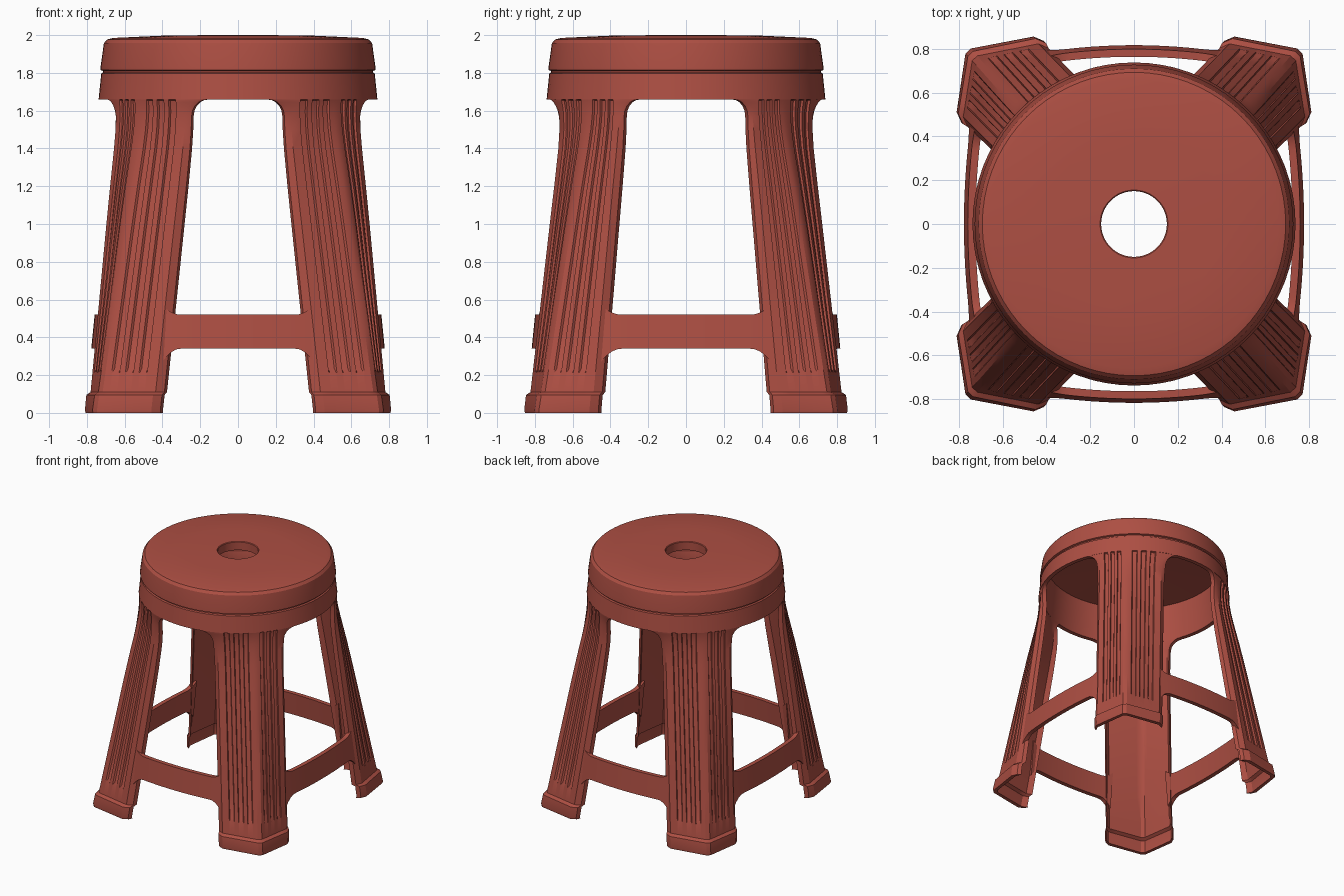
import bpy, bmesh, math
from mathutils import Vector

if "Cube" in bpy.data.objects:
    bpy.data.objects.remove(bpy.data.objects["Cube"])

# One plastic colour for the whole stool
RED = (0.42, 0.078, 0.056, 1)
plastic = bpy.data.materials.new("brick_red_plastic")
plastic.use_nodes = True
plastic.diffuse_color = RED
bsdf = plastic.node_tree.nodes["Principled BSDF"]
bsdf.inputs["Base Color"].default_value = RED
bsdf.inputs["Roughness"].default_value = 0.5


def loft(name, rings, closed=False):
    """Skin a list of closed rings; cap the ends or join last to first."""
    bm = bmesh.new()
    vr = [[bm.verts.new(p) for p in ring] for ring in rings]
    n = len(vr[0])
    pairs = list(zip(vr, vr[1:])) + ([(vr[-1], vr[0])] if closed else [])
    for a, b in pairs:
        for i in range(n):
            j = (i + 1) % n
            bm.faces.new((a[i], a[j], b[j], b[i]))
    if not closed:
        # Rings run out along the outer skin and back along the inner one
        for ring in (vr[0], vr[-1]):
            for i in range(n // 2 - 1):
                bm.faces.new((ring[i], ring[i + 1], ring[n - 2 - i], ring[n - 1 - i]))
    bmesh.ops.recalc_face_normals(bm, faces=bm.faces)
    mesh = bpy.data.meshes.new(name)
    bm.to_mesh(mesh)
    bm.free()
    obj = bpy.data.objects.new(name, mesh)
    bpy.context.collection.objects.link(obj)
    mesh.materials.append(plastic)
    bpy.ops.object.select_all(action="DESELECT")
    obj.select_set(True)
    bpy.context.view_layer.objects.active = obj
    bpy.ops.object.shade_smooth_by_angle(angle=math.radians(28))
    return obj


# Seat: lathed lid, bead groove, skirt and hollow underside with centre hole
SEAT = [(.15, 1.93), (.15, 1.995), (.155, 2), (.4, 1.997), (.66, 1.985), (.693, 1.977),
        (.71, 1.957), (.728, 1.83), (.728, 1.815), (.714, 1.81), (.714, 1.802),
        (.724, 1.796), (.738, 1.66), (.705, 1.66), (.69, 1.8), (.675, 1.955),
        (.18, 1.965), (.18, 1.93)]
STEPS = 72
loft("seat", [[(r * math.cos(a), r * math.sin(a), z) for r, z in SEAT]
              for a in (math.tau * i / STEPS for i in range(STEPS))], closed=True)

# Legs: folded shells that fan from the round skirt to angled feet
TOP, RIM, WALL, GROOVE = 1.66, .738, .032, .012
ROWS = [0, .015, .095, .11, .215, .235, .43, .7, 1, 1.2, 1.4, 1.5, 1.57,
        1.6, 1.625, 1.645, 1.655, TOP]
COLS = [(0, 0), (.1, 0)]
for start in (.27, .49, .71):
    COLS += [(start, 0), (start + .015, 1), (start + .115, 1), (start + .13, 0)]
COLS += [(.94, 0)]


def along(low, high, z):
    """Point on a straight leg line between the floor and the skirt."""
    return Vector(low).lerp(Vector(high), z / TOP)


def leg_ring(z, sx, sy):
    edges = (along((.415, .842), (.235, .66), z), along((.795, .468), (.648, .325), z))
    fold = along((.752, .782), (.515, .515), z)
    round_ = max(0, (z - .9) / (TOP - .9)) ** 4
    arch = max(0, (z - 1.57) / (TOP - 1.57))
    arch = .09 * (1 - math.sqrt(max(0, 1 - arch * arch)))
    foot = .025 if .01 < z < .1 else (.019 if z < .01 else 0)
    outer, inner = [], []
    for side, edge in enumerate(edges):
        run = []
        for t, groove in COLS:
            p = edge.lerp(fold, t)
            if t <= .1:
                p[side] -= arch
            p = p.lerp(p.normalized() * RIM, round_)
            out = p.normalized()
            shift = foot - (.03 * (1 - round_) if t == 0 else 0)
            cut = GROOVE * groove if .22 < z < TOP else 0
            run.append((p + out * (shift - cut), p + out * (shift - WALL)))
        if side:
            run.reverse()
        outer += [r[0] for r in run]
        inner += [r[1] for r in run]
    return [(p.x * sx, p.y * sy, z) for p in outer + inner[::-1]]


for sx, x_name in ((1, "left"), (-1, "right")):
    for sy, y_name in ((-1, "front"), (1, "back")):
        loft(f"{y_name}_{x_name}_leg", [leg_ring(z, sx, sy) for z in ROWS])


# Stretchers: bowed rails with flared ends, between neighbouring legs
def stretcher(name, half, mid, bow, turn):
    c, s = math.cos(turn), math.sin(turn)
    rings = []
    for i in range(33):
        u = i / 16 - 1
        x = u * half
        flare = max(0, (abs(u) - .76) / .24) ** 2
        low, high = .34 - .07 * flare, .52 + .05 * flare
        ring = []
        for z, depth in ((low, 0), (high, 0), (high, .035), (low, .035)):
            d = mid - bow * u * u - .1 * (z - .43) - depth
            ring.append((x * c + d * s, x * s - d * c, z))
        rings.append(ring)
    loft(name, rings)


stretcher("front_stretcher", .40, .808, .03, 0)
stretcher("back_stretcher", .40, .808, .03, math.pi)
stretcher("left_stretcher", .45, .768, .03, math.pi / 2)
stretcher("right_stretcher", .45, .768, .03, -math.pi / 2)
